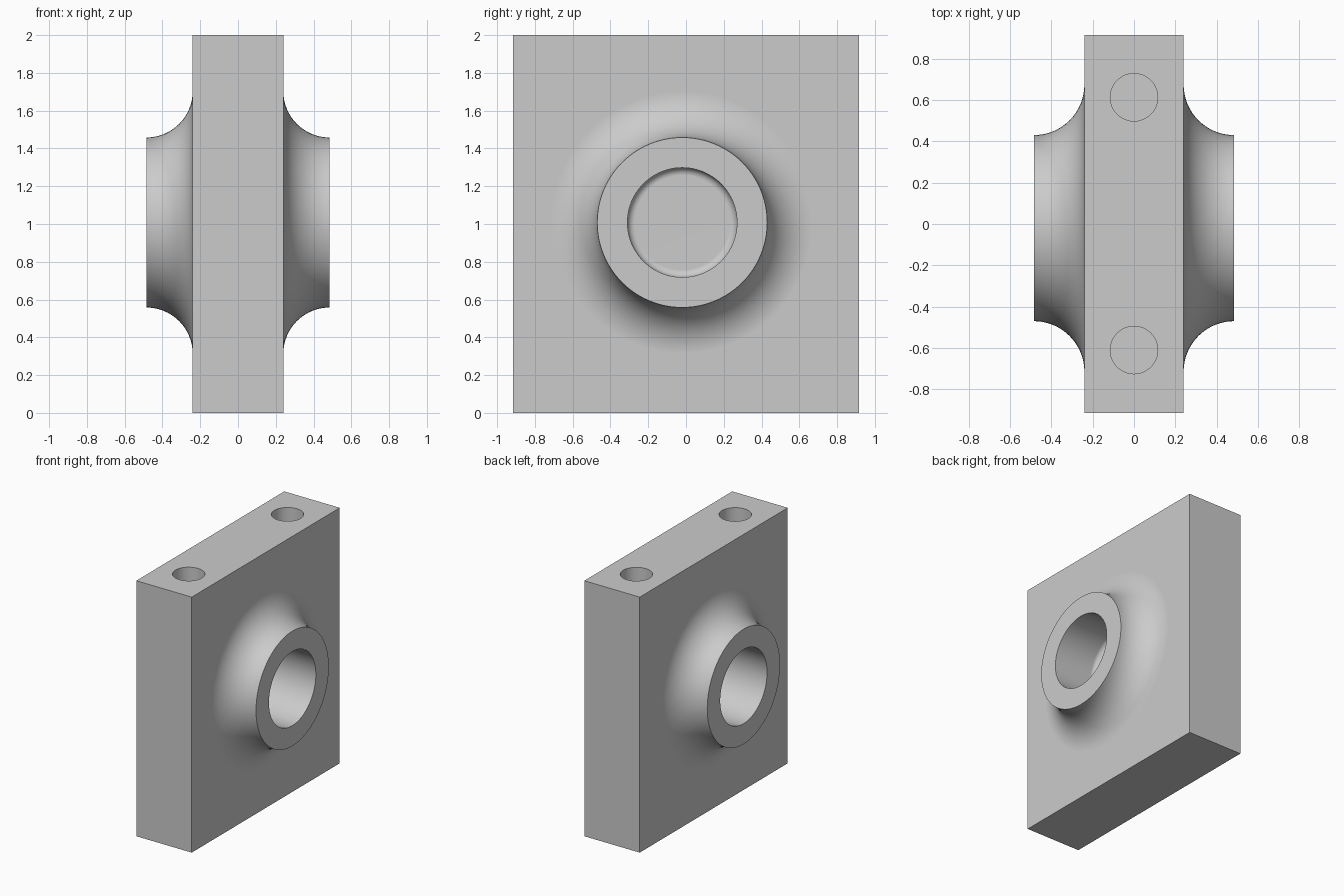
import bpy, bmesh
from math import sin, cos, pi, radians
from mathutils import Vector

old = bpy.data.objects.get("Cube")
if old:
    bpy.data.objects.remove(old, do_unlink=True)

# Main sizes
HALF_T, HALF_W, HEIGHT = 0.24, 0.915, 2.0
BOSS_X, BOSS_R, BORE_R = 0.485, 0.45, 0.29
FLOOR_X, BORE_FILLET = 0.115, 0.04
AXIS = Vector((0, -0.02, 1.008))

grey = bpy.data.materials.new("plain grey")
colour = (0.6, 0.6, 0.6, 1)
grey.diffuse_color = colour
grey.use_nodes = True
grey.node_tree.nodes["Principled BSDF"].inputs["Base Color"].default_value = colour


def finish(bm, name):
    bmesh.ops.recalc_face_normals(bm, faces=bm.faces)
    mesh = bpy.data.meshes.new(name)
    bm.to_mesh(mesh)
    bm.free()
    mesh.materials.append(grey)
    ob = bpy.data.objects.new(name, mesh)
    bpy.context.collection.objects.link(ob)
    return ob


def lathe(name, profile, axis, origin, steps=96):
    """Spin (distance along axis, radius) points around an axis."""
    bm = bmesh.new()
    side = axis.orthogonal().normalized()
    verts = [bm.verts.new(origin + axis * d + side * r) for d, r in profile]
    edges = [bm.edges.new(pair) for pair in zip(verts, verts[1:])]
    bmesh.ops.spin(bm, geom=verts + edges, cent=origin, axis=axis,
                   angle=2 * pi, steps=steps)
    bmesh.ops.remove_doubles(bm, verts=bm.verts, dist=1e-5)
    return finish(bm, name)


def arc(cx, cr, rad, start, end, n):
    angles = [radians(start + (end - start) * i / n) for i in range(n + 1)]
    return [(cx + rad * cos(a), cr + rad * sin(a)) for a in angles]


def combine(target, other, operation):
    mod = target.modifiers.new(operation.lower(), "BOOLEAN")
    mod.operation, mod.object, mod.solver = operation, other, "EXACT"
    bpy.context.view_layer.objects.active = target
    bpy.ops.object.modifier_apply(modifier=mod.name)
    bpy.data.objects.remove(other, do_unlink=True)


# Upright rectangular plate
bm = bmesh.new()
bmesh.ops.create_cube(bm, size=1)
bmesh.ops.scale(bm, vec=(2 * HALF_T, 2 * HALF_W, HEIGHT), verts=bm.verts)
bmesh.ops.translate(bm, vec=(0, 0, HEIGHT / 2), verts=bm.verts)
plate = finish(bm, "bearing_block")

# Boss on both faces, flared into the plate by a concave fillet
flare = BOSS_X - HALF_T
curve = arc(BOSS_X, BOSS_R + flare, flare, 180, 270, 16)
half = curve + [(BOSS_X, 0)]
boss_profile = [(-d, r) for d, r in reversed(half)] + half
combine(plate, lathe("boss", boss_profile, Vector((1, 0, 0)), AXIS), "UNION")

# Blind bore from each side, rounded at its floor
bore_profile = [(FLOOR_X, 0)]
bore_profile += arc(FLOOR_X + BORE_FILLET, BORE_R - BORE_FILLET,
                    BORE_FILLET, 180, 90, 8)
bore_profile += [(BOSS_X + 0.1, BORE_R), (BOSS_X + 0.1, 0)]
for s in (-1, 1):
    combine(plate, lathe("bore_cutter", bore_profile, Vector((s, 0, 0)), AXIS),
            "DIFFERENCE")

# Two blind bolt holes in the top edge
hole_profile = [(-0.4, 0), (-0.4, 0.115), (0.1, 0.115), (0.1, 0)]
for y in (-0.61, 0.613):
    combine(plate, lathe("bolt_hole_cutter", hole_profile, Vector((0, 0, 1)),
                         Vector((0, y, HEIGHT)), 48), "DIFFERENCE")

# Smooth curved faces, with flat faces kept flat
bpy.ops.object.select_all(action="DESELECT")
plate.select_set(True)
bpy.context.view_layer.objects.active = plate
bpy.ops.object.shade_smooth_by_angle(angle=radians(30))
normals = plate.modifiers.new("flat_face_normals", "WEIGHTED_NORMAL")
normals.keep_sharp = True
